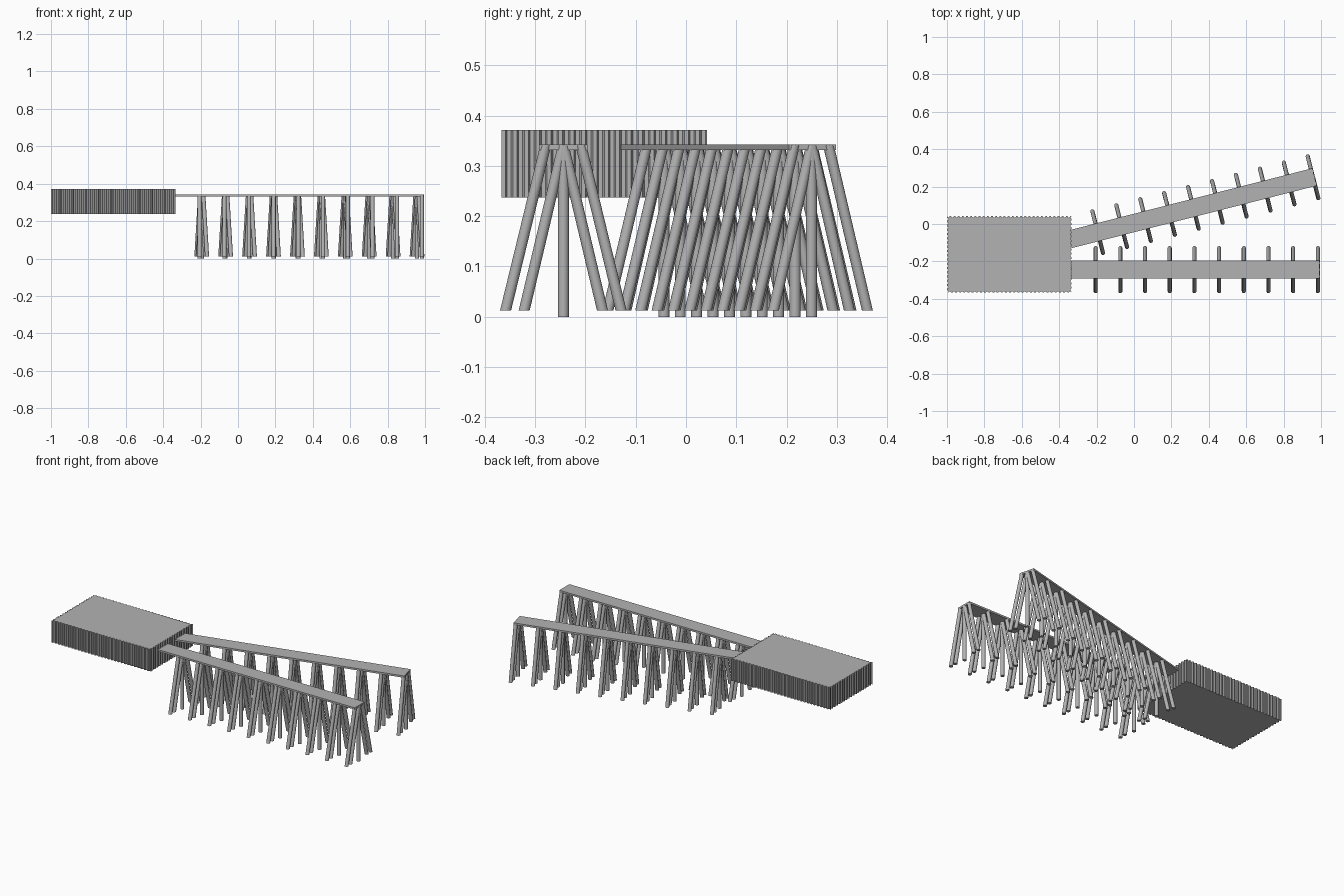
import bpy, bmesh, math
from mathutils import Matrix, Vector

cube = bpy.data.objects.get("Cube")
if cube:
    bpy.data.objects.remove(cube)

grey = bpy.data.materials.new("weathered_grey")
grey.use_nodes = True
GREY = (0.45, 0.45, 0.45, 1)
grey.diffuse_color = GREY
grey.node_tree.nodes["Principled BSDF"].inputs["Base Color"].default_value = GREY

TOP = 0.343          # deck surface
SPACING = 0.132      # distance between pile bents
BENTS = 10


def add_object(name, bm, smooth=False):
    bmesh.ops.recalc_face_normals(bm, faces=bm.faces)
    mesh = bpy.data.meshes.new(name)
    bm.to_mesh(mesh)
    bm.free()
    obj = bpy.data.objects.new(name, mesh)
    bpy.context.collection.objects.link(obj)
    mesh.materials.append(grey)
    if smooth:
        bpy.ops.object.select_all(action='DESELECT')
        obj.select_set(True)
        bpy.context.view_layer.objects.active = obj
        bpy.ops.object.shade_smooth_by_angle()
    return obj


def add_pile(bm, x, foot, head, z0, z1):
    """Round pile with level ends, leaning across the deck from foot to head."""
    pile = bmesh.ops.create_cone(bm, cap_ends=True, segments=16,
                                 radius1=0.011, radius2=0.011, depth=1)
    for v in pile["verts"]:
        t = v.co.z + 0.5
        v.co += Vector((x, foot + (head - foot) * t, 0))
        v.co.z = z0 + (z1 - z0) * t


def add_trestle(name, first_bent, angle, lead):
    """Deck on pile bents; lead is the deck length before the first bent."""
    place = Matrix.Translation(first_bent) @ Matrix.Rotation(angle, 4, 'Z')
    end = SPACING * (BENTS - 1) + 0.008

    # Deck slab
    bm = bmesh.new()
    size = Matrix.Diagonal((end + lead, 0.096, 0.011, 1))
    middle = Matrix.Translation(((end - lead) / 2, 0, TOP - 0.0055))
    bmesh.ops.create_cube(bm, size=1, matrix=middle @ size)
    add_object(name + "_deck", bm).matrix_world = place

    # Bents: one plumb pile and two raking piles on each side
    bm = bmesh.new()
    for i in range(BENTS):
        x = i * SPACING
        add_pile(bm, x, 0, 0, 0, TOP - 0.002)
        for side in (-1, 1):
            add_pile(bm, x, side * 0.115, side * 0.035, 0.012, TOP - 0.002)
            add_pile(bm, x, side * 0.078, 0, 0.012, TOP - 0.002)
    add_object(name + "_piles", bm, smooth=True).matrix_world = place


add_trestle("straight_trestle", (-0.205, -0.244, 0), 0, 0.132)
add_trestle("angled_trestle", (-0.194, -0.044, 0), math.radians(14.3), 0.156)


def corrugated_side(start, end, waves, depth):
    """Trapezoidal sheet pile outline along one side, dented to its left."""
    along = (end - start) / waves
    inward = Vector((-along.y, along.x)).normalized() * depth
    for i in range(waves):
        for step, dent in ((0, 0), (0.35, 0), (0.5, 1), (0.85, 1)):
            yield start + along * (i + step) + inward * dent


# Quay platform: solid block ringed by sheet piling
corners = [Vector(c) for c in ((-1, -0.367), (-0.333, -0.367),
                               (-0.333, 0.042), (-1, 0.042))]
bm = bmesh.new()
ring = []
for i, waves in enumerate((30, 18, 30, 18)):
    for p in corrugated_side(corners[i], corners[(i + 1) % 4], waves, 0.007):
        ring.append(bm.verts.new((p.x, p.y, 0.237)))
base = bm.faces.new(ring)
walls = bmesh.ops.extrude_face_region(bm, geom=[base], use_keep_orig=True)
bmesh.ops.translate(bm, vec=(0, 0, 0.134),
                    verts=[g for g in walls["geom"] if isinstance(g, bmesh.types.BMVert)])
add_object("quay_platform", bm)
